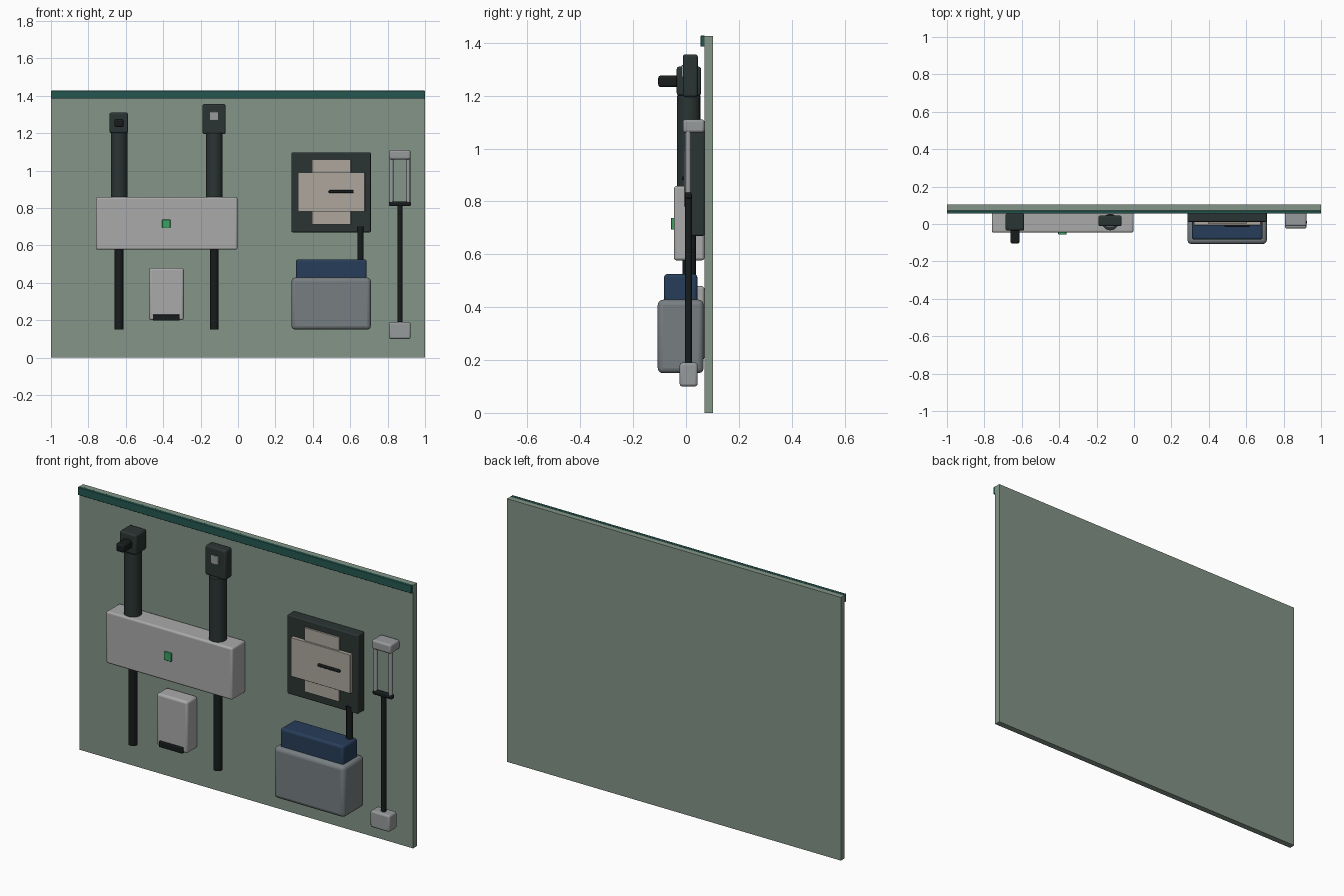
import bpy, math

if "Cube" in bpy.data.objects:
    bpy.data.objects.remove(bpy.data.objects["Cube"])

def material(name, r, g, b):
    m = bpy.data.materials.new(name)
    m.diffuse_color = [(c / 255) ** 2.2 for c in (r, g, b)] + [1]
    m.use_nodes = True
    m.node_tree.nodes["Principled BSDF"].inputs["Base Color"].default_value = m.diffuse_color
    return m

sage = material("sage", 130, 147, 134)
teal = material("teal", 42, 88, 82)
dark = material("charcoal", 46, 56, 54)
black = material("black", 30, 34, 34)
silver = material("silver", 168, 168, 168)
light = material("light_grey", 150, 153, 154)
steel = material("steel", 118, 125, 128)
navy = material("navy", 44, 64, 90)
green = material("green", 60, 160, 100)
beige = material("beige", 172, 165, 156)

def finish(o, name, mat):
    o.name = name
    o.data.materials.append(mat)
    bpy.ops.object.shade_smooth_by_angle(angle=math.radians(35))
    return o

def box(name, mat, x, y, z, bevel=0.0):
    """Box from (min, max) ranges, with an optional rounded edge."""
    bpy.ops.mesh.primitive_cube_add(size=1, location=[sum(r) / 2 for r in (x, y, z)])
    o = bpy.context.object
    o.scale = [r[1] - r[0] for r in (x, y, z)]
    bpy.ops.object.transform_apply(location=False, rotation=False, scale=True)
    if bevel:
        b = o.modifiers.new("bevel", 'BEVEL')
        b.width, b.segments = bevel, 3
    return finish(o, name, mat)

def rod(name, mat, x, y, z0, z1, r, sides=24):
    bpy.ops.mesh.primitive_cylinder_add(vertices=sides, radius=r, depth=z1 - z0,
                                        location=(x, y, (z0 + z1) / 2))
    return finish(bpy.context.object, name, mat)

# Back wall and top trim
box("wall_panel", sage, (-1, 1), (0.07, 0.103), (0, 1.425))
box("top_trim", teal, (-1, 1), (0.055, 0.072), (1.385, 1.427), 0.003)

# Twin posts with thin lower legs
for side, x in (("left", -0.636), ("right", -0.127)):
    rod(side + "_post", dark, x, 0.01, 0.80, 1.20, 0.044)
    rod(side + "_leg", black, x, 0.01, 0.15, 0.62, 0.023, 12)

# Post heads
box("left_head", dark, (-0.687, -0.587), (-0.035, 0.057), (1.20, 1.31), 0.01)
box("left_head_nozzle", black, (-0.66, -0.612), (-0.105, -0.02), (1.232, 1.276), 0.01)
box("right_head", dark, (-0.19, -0.066), (-0.012, 0.045), (1.195, 1.356), 0.01)
box("right_head_sensor", light, (-0.15, -0.106), (-0.017, 0), (1.27, 1.315), 0.002)

# Main cabinet with indicator
box("cabinet", silver, (-0.76, -0.003), (-0.046, 0.07), (0.577, 0.858), 0.01)
box("indicator", green, (-0.405, -0.362), (-0.057, -0.03), (0.693, 0.738), 0.003)

# Small dispenser
box("dispenser", silver, (-0.475, -0.29), (-0.02, 0.07), (0.20, 0.48), 0.012)
box("dispenser_tray", black, (-0.455, -0.312), (-0.03, 0.0), (0.198, 0.23), 0.004)

# Layered square plate with slot
box("plate_back", dark, (0.286, 0.71), (0.012, 0.07), (0.67, 1.097), 0.006)
box("plate_upright", beige, (0.395, 0.603), (0.003, 0.03), (0.712, 1.06), 0.002)
box("plate_cross", beige, (0.32, 0.678), (-0.007, 0.03), (0.78, 0.99), 0.002)
box("plate_slot", black, (0.485, 0.618), (-0.016, 0.0), (0.88, 0.895), 0.004)

# Bin with lid and connecting pipe
rod("pipe", black, 0.655, 0.02, 0.48, 0.70, 0.017, 12)
box("bin", steel, (0.286, 0.71), (-0.107, 0.067), (0.15, 0.428), 0.02)
box("bin_lid", navy, (0.31, 0.688), (-0.083, 0.043), (0.40, 0.525), 0.012)

# Long handled tool: cap, twin bars, cross bar, shaft, foot
box("tool_cap", light, (0.808, 0.922), (-0.012, 0.07), (1.06, 1.11), 0.01)
for side, x in (("left", 0.82), ("right", 0.91)):
    rod("tool_" + side + "_bar", light, x, 0.008, 0.82, 1.07, 0.011, 12)
box("tool_cross_bar", black, (0.806, 0.924), (-0.004, 0.022), (0.81, 0.835), 0.008)
rod("tool_shaft", black, 0.866, 0.01, 0.17, 0.82, 0.013, 12)
box("tool_foot", light, (0.807, 0.923), (-0.024, 0.044), (0.10, 0.19), 0.01)
